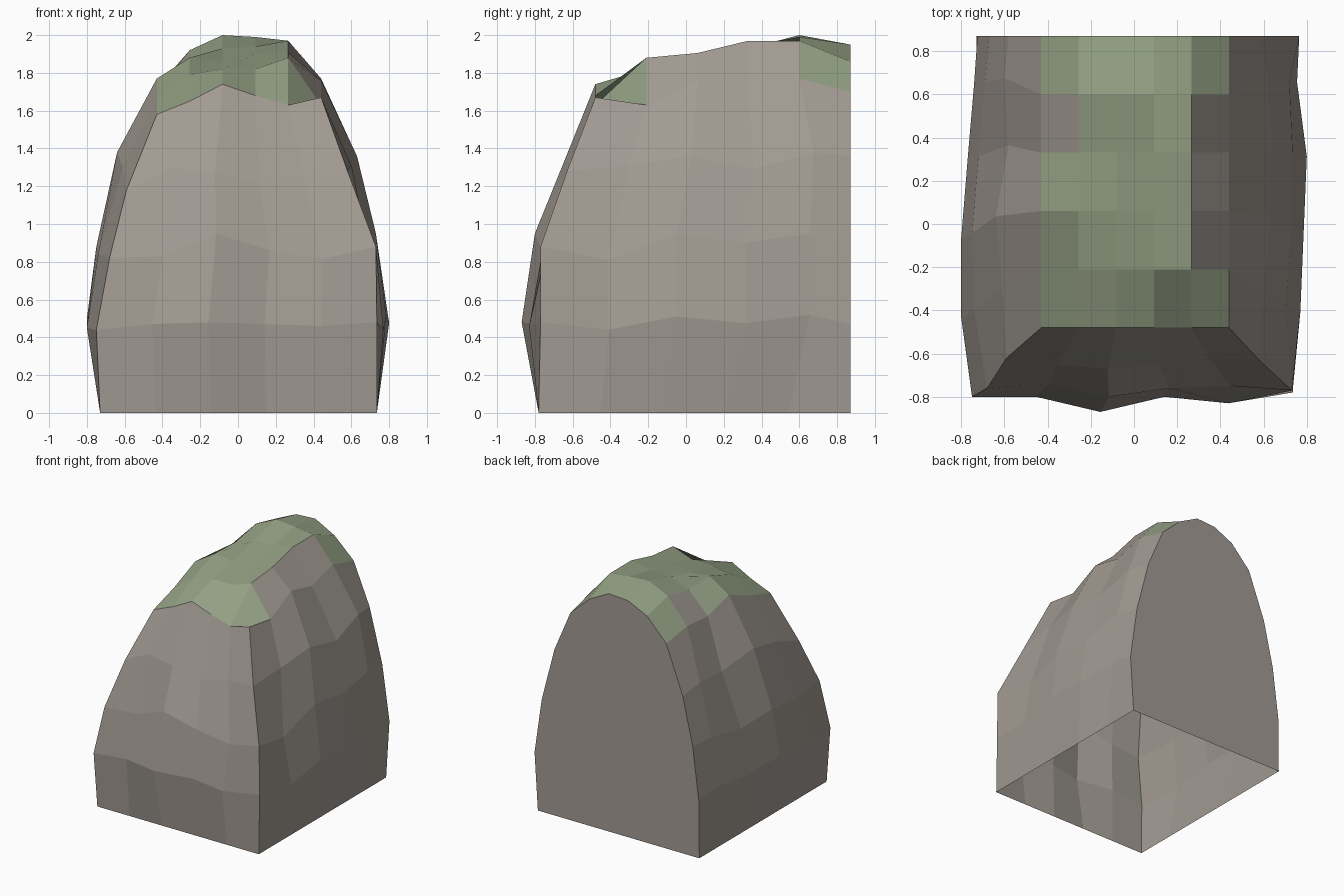
import bpy
import bmesh

default_cube = bpy.data.objects.get("Cube")
if default_cube:
    bpy.data.objects.remove(default_cube, do_unlink=True)


def make_material(name, colour):
    material = bpy.data.materials.new(name)
    material.use_nodes = True
    material.diffuse_color = colour
    shader = material.node_tree.nodes["Principled BSDF"]
    shader.inputs["Base Color"].default_value = colour
    shader.inputs["Roughness"].default_value = 0.9
    return material


STONE, MOSS = 0, 1
materials = [
    make_material("stone grey", (0.36, 0.325, 0.29, 1)),
    make_material("moss green", (0.30, 0.36, 0.235, 1)),
]

BACK = 0.87
CELLS = 5
even = [i / CELLS for i in range(CELLS + 1)]
uneven = [0, 0.13, 0.34, 0.56, 0.78, 1]


def mix(a, b, t):
    return a + (b - a) * t


def wall_ring(bm, right, front, left, heights, spacing):
    """One course of rock: back right, round the front, to back left."""
    points = [(x, mix(BACK, front[0], t)) for x, t in zip(right, spacing)]
    points += [(mix(right[-1], left[0], t), y)
               for t, y in zip(even[1:], front[1:])]
    points += [(x, mix(BACK, front[-1], t))
               for x, t in zip(left[1:], reversed(spacing[:-1]))]
    return [bm.verts.new((x, y, z)) for (x, y), z in zip(points, heights)]


def add_face(bm, corners, colour):
    face = bm.faces.new(corners)
    face.material_index = colour
    face.smooth = False
    return face


bm = bmesh.new()

# Wall courses, from the ground up
count = 3 * CELLS + 1
rings = [
    wall_ring(bm, [0.735] * 6, [-0.78] * 6, [-0.73] * 6, [0] * count, even),
    wall_ring(bm,
              [.765, .755, .80, .785, .77, .735],
              [-.77, -.83, -.80, -.87, -.80, -.80],
              [-.75, -.80, -.80, -.77, -.74, -.725],
              [.47, .52, .475, .51, .44, .48, .46, .47,
               .48, .47, .44, .45, .50, .48, .50, .47], uneven),
    wall_ring(bm,
              [.70, .72, .735, .73, .70, .73],
              [-.77, -.75, -.76, -.80, -.74, -.76],
              [-.68, -.74, -.75, -.72, -.69, -.67],
              [.92, .95, .90, .95, .81, .88, .815, .86,
               .95, .83, .82, .84, .88, .85, .90, .90], uneven),
    wall_ring(bm,
              [.585, .62, .64, .63, .60, .58],
              [-.63, -.62, -.65, -.67, -.65, -.62],
              [-.59, -.61, -.64, -.58, -.60, -.58],
              [1.36, 1.38, 1.29, 1.36, 1.31, 1.28, 1.26, 1.22,
               1.27, 1.30, 1.18, 1.30, 1.38, 1.30, 1.33, 1.29], uneven),
]

# Uneven cap: rows run front to back, columns from -x to +x
cap_heights = [
    [1.58, 1.65, 1.74, 1.68, 1.63, 1.67],
    [1.66, 1.79, 1.82, 1.82, 1.88, 1.63],
    [1.77, 1.88, 1.86, 1.90, 1.905, 1.76],
    [1.70, 1.87, 1.93, 1.94, 1.97, 1.70],
    [1.72, 1.92, 2.00, 1.99, 1.97, 1.77],
    [1.68, 1.86, 1.94, 1.95, 1.86, 1.70],
]
cap = [[bm.verts.new((mix(-0.43, 0.44, u), mix(-0.48, BACK, v), z))
        for u, z in zip(even, row)]
       for v, row in zip(even, cap_heights)]

# The rim of the cap closes the highest course
rim = [row[-1] for row in reversed(cap)]
rim += list(reversed(cap[0]))[1:]
rim += [row[0] for row in cap[1:]]
rings.append(rim)

# Stone walls on three sides
for lower, upper in zip(rings, rings[1:]):
    for i in range(count - 1):
        add_face(bm, (lower[i], upper[i], upper[i + 1], lower[i + 1]), STONE)

# Moss on the cap, with bare stone along its two shoulders
for row in range(CELLS):
    for col in range(CELLS):
        bare = (col == 4 and row in (1, 2, 3)) or (col == 0 and row == 3)
        add_face(bm, (cap[row][col], cap[row][col + 1],
                      cap[row + 1][col + 1], cap[row + 1][col]),
                 STONE if bare else MOSS)

# Flat arched back; the underside stays open
arch = [ring[0] for ring in rings]
arch += list(reversed(cap[-1]))[1:-1]
arch += [ring[-1] for ring in reversed(rings)]
add_face(bm, arch, STONE)

bmesh.ops.recalc_face_normals(bm, faces=bm.faces[:])
# An open shell: make sure the back faces outwards
bm.faces.ensure_lookup_table()
if bm.faces[-1].normal.y < 0:
    bmesh.ops.reverse_faces(bm, faces=bm.faces[:])

mesh = bpy.data.meshes.new("cliff_end")
bm.to_mesh(mesh)
bm.free()
for material in materials:
    mesh.materials.append(material)
cliff = bpy.data.objects.new("cliff_end", mesh)
bpy.context.scene.collection.objects.link(cliff)
